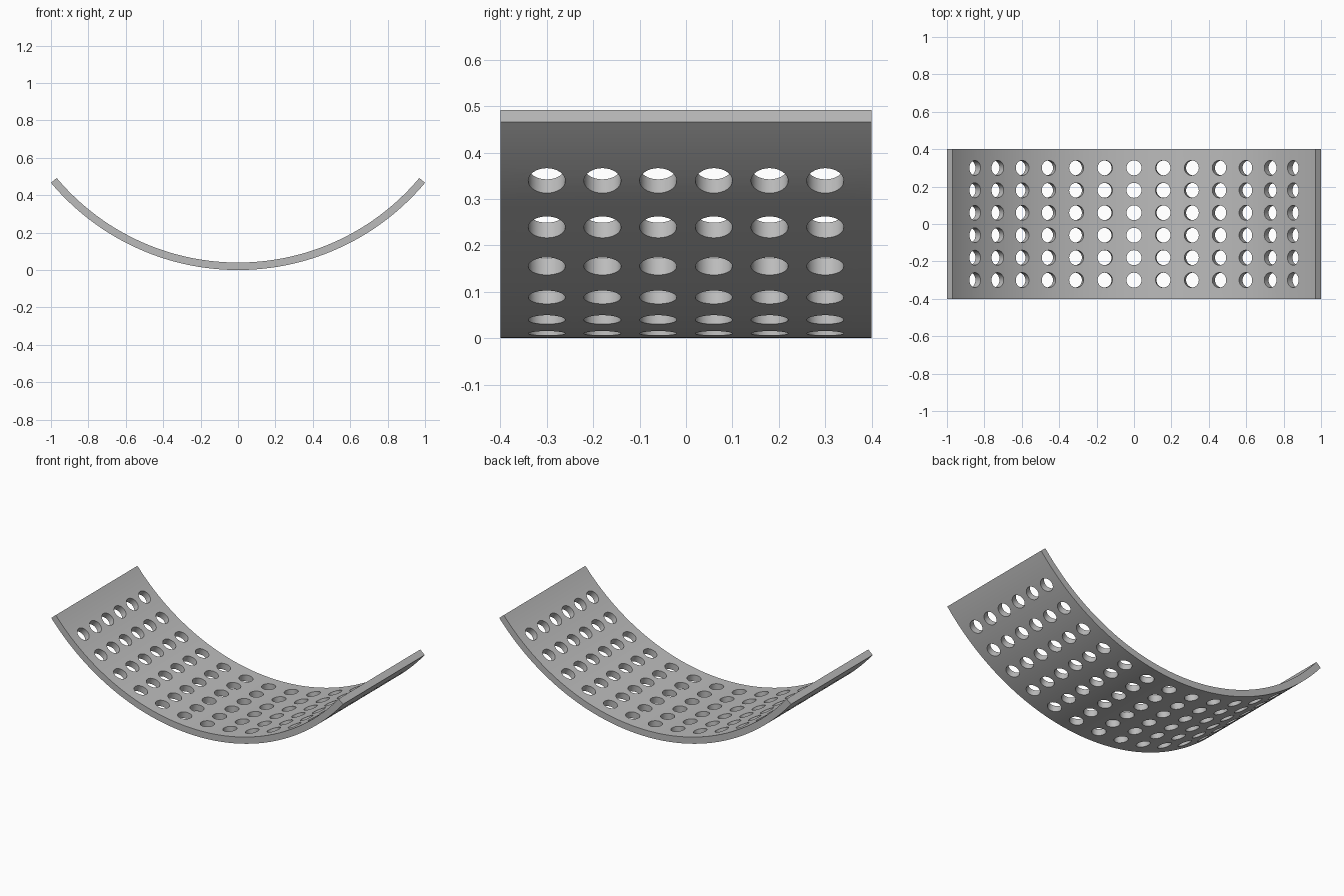
import bpy, bmesh
from math import sin, cos, radians
from mathutils import Matrix

cube = bpy.data.objects.get("Cube")
if cube:
    bpy.data.objects.remove(cube, do_unlink=True)

OUTER = 1.3054          # radius of the underside
THICK = 0.04
HALF_ANGLE = 50         # degrees either side of the lowest line
HALF_DEPTH = 0.4
SEGMENTS = 96
HOLE_RADIUS = 0.04
HOLE_STEP = 7.04        # degrees between hole columns
ROW_STEP = 0.12

grey = bpy.data.materials.new("plain grey")
grey.use_nodes = True
colour = (0.5, 0.5, 0.5, 1)
grey.diffuse_color = colour
grey.node_tree.nodes["Principled BSDF"].inputs["Base Color"].default_value = colour


def add_object(name, bm):
    bmesh.ops.recalc_face_normals(bm, faces=bm.faces)
    mesh = bpy.data.meshes.new(name)
    bm.to_mesh(mesh)
    bm.free()
    mesh.materials.append(grey)
    obj = bpy.data.objects.new(name, mesh)
    bpy.context.collection.objects.link(obj)
    return obj


# Curved plate: sweep a rectangular section along the arc
bm = bmesh.new()
rings = []
for i in range(SEGMENTS + 1):
    a = radians(HALF_ANGLE * (2 * i / SEGMENTS - 1))
    section = [(OUTER, -HALF_DEPTH), (OUTER, HALF_DEPTH),
               (OUTER - THICK, HALF_DEPTH), (OUTER - THICK, -HALF_DEPTH)]
    rings.append([bm.verts.new((r * sin(a), y, OUTER - r * cos(a))) for r, y in section])
for p, q in zip(rings, rings[1:]):
    for k in range(4):
        n = (k + 1) % 4
        bm.faces.new((p[k], p[n], q[n], q[k]))
bm.faces.new(rings[0])
bm.faces.new(rings[-1])
plate = add_object("perforated_curved_plate", bm)

# Hole cutters: radial cylinders, thirteen columns by six rows
bm = bmesh.new()
for column in range(-6, 7):
    for row in range(6):
        place = (Matrix.Translation((0, (row - 2.5) * ROW_STEP, OUTER))
                 @ Matrix.Rotation(radians(column * HOLE_STEP), 4, 'Y')
                 @ Matrix.Translation((0, 0, THICK / 2 - OUTER)))
        bmesh.ops.create_cone(bm, cap_ends=True, segments=32, radius1=HOLE_RADIUS,
                              radius2=HOLE_RADIUS, depth=THICK * 3, matrix=place)
cutter = add_object("hole_cutter", bm)
cutter.hide_render = True

# Punch the holes, then drop the cutter
cut = plate.modifiers.new("holes", 'BOOLEAN')
cut.operation = 'DIFFERENCE'
cut.solver = 'EXACT'
cut.object = cutter
bpy.ops.object.select_all(action='DESELECT')
plate.select_set(True)
bpy.context.view_layer.objects.active = plate
bpy.ops.object.modifier_apply(modifier=cut.name)
bpy.data.objects.remove(cutter, do_unlink=True)

bpy.ops.object.shade_smooth_by_angle(angle=radians(30))
